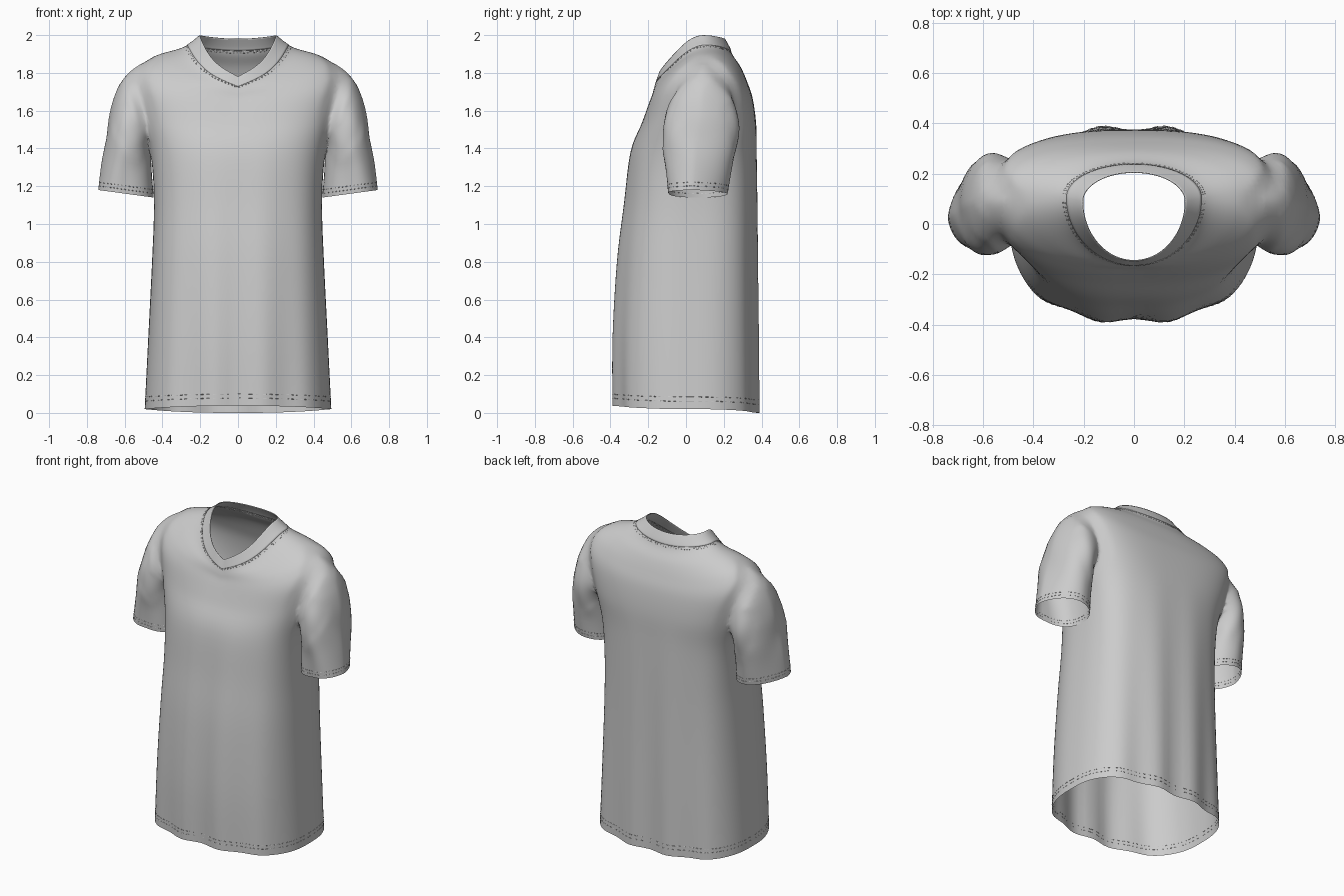
import bpy, bmesh, math
from math import sin, cos, pi
from mathutils import Vector

if "Cube" in bpy.data.objects:
    bpy.data.objects.remove(bpy.data.objects["Cube"])

N = 96

# Torso rings: half width, side y, side z, front y, front z, back y, back z, squareness
TORSO = [
    (.494, .00, .02, -.384, .04, .382, .00, .80),
    (.475, .00, .40, -.386, .40, .382, .40, .80),
    (.455, .01, .80, -.365, .80, .38, .80, .79),
    (.445, .03, 1.10, -.33, 1.10, .378, 1.10, .77),
    (.46, .05, 1.35, -.295, 1.38, .375, 1.35, .75),
    (.515, .08, 1.57, -.235, 1.53, .372, 1.52, .73),
    (.555, .10, 1.745, -.20, 1.62, .354, 1.66, .76),
    (.52, .11, 1.84, -.182, 1.665, .325, 1.75, .82),
    (.43, .11, 1.893, -.174, 1.695, .29, 1.83, .92),
    (.305, .11, 1.93, -.168, 1.715, .25, 1.89, 1.0),
    (.25, .10, 1.96, -.16, 1.738, .23, 1.935, 1.0),
    (.203, .09, 1.998, -.145, 1.78, .205, 1.98, 1.0),
]
# Sleeve rings: outer x, outer z, inner x, inner z, front y, back y
SLEEVE = [
    (.74, 1.18, .446, 1.14, -.09, .22),
    (.722, 1.32, .456, 1.28, -.105, .245),
    (.70, 1.45, .462, 1.38, -.125, .275),
    (.68, 1.58, .455, 1.44, -.125, .288),
    (.645, 1.70, .43, 1.46, -.105, .275),
    (.59, 1.797, .41, 1.46, -.07, .25),
    (.50, 1.855, .38, 1.46, -.04, .225),
    (.40, 1.85, .34, 1.46, -.02, .20),
]


def sample(keys, u):
    """Smooth interpolation through the key rings."""
    i = max(0, min(int(u), len(keys) - 2))
    t = u - i
    a, b = keys[max(i - 1, 0)], keys[i]
    c, d = keys[i + 1], keys[min(i + 2, len(keys) - 1)]
    return [.5 * (2 * q + (r - p) * t + (2 * p - 5 * q + 4 * r - s) * t * t
                  + (3 * q - p - 3 * r + s) * t ** 3) for p, q, r, s in zip(a, b, c, d)]


def spow(v, p):
    return math.copysign(abs(v) ** p, v)


def torso_ring(u, n=N):
    hw, ys, zs, yf, zf, yb, zb, p = sample(TORSO, u)
    pts = []
    for k in range(n):
        a = 2 * pi * k / n
        c, s = cos(a), sin(a)
        x = hw * spow(c, p)
        w = abs(x) / hw
        if s < 0:      # front dips to the V of the neckline
            y = ys + (ys - yf) * spow(s, p + .05 * max(0, 1 - u / 4))
            z = zs + (zf - zs) * (1 - .5 * w - .5 * w ** 4)
        else:          # back is flatter than the front below the neck
            y = ys + (yb - ys) * spow(s, p - .16 * min(1, max(0, (10 - u) / 4)))
            z = zs + (zb - zs) * s * s
        # hanging folds, fading out toward the chest
        y -= .012 * max(0, 1 - z / 1.5) * s * cos(2 * pi * x / .26)
        pts.append(Vector((x, y, z)))
    return pts


def sleeve_ring(u, side=1, n=N // 2):
    xo, zo, xi, zi, yf, yb = sample(SLEEVE, u)
    pts = []
    for k in range(n):
        a = 2 * pi * k / n
        ripple = 1 + .02 * sin(5 * a + 2.2 * u) * max(0, 1 - abs(u - 2) / 2)
        out = max(0, cos(a))      # the outer side is narrower and leans forward
        c, s = spow(cos(a), .92) * ripple, spow(sin(a), .92 + .35 * out) * ripple
        pts.append(Vector((side * ((xo + xi) / 2 + c * (xo - xi) / 2),
                           (yf + yb) / 2 + s * (yb - yf) / 2 - .04 * out * max(0, 1 - u / 4),
                           (zo + zi) / 2 + c * (zo - zi) / 2)))
    return pts


def loft(bm, rings, apexes=()):
    vs = [[bm.verts.new(p) for p in r] for r in rings]
    n = len(vs[0])
    for a, b in zip(vs, vs[1:]):
        for k in range(n):
            bm.faces.new((a[k], a[(k + 1) % n], b[(k + 1) % n], b[k]))
    for ring, apex in zip((vs[0], vs[-1]), apexes):
        v = bm.verts.new(apex)
        for k in range(n):
            bm.faces.new((ring[k], ring[(k + 1) % n], v))


def to_object(bm, name):
    bmesh.ops.recalc_face_normals(bm, faces=bm.faces)
    me = bpy.data.meshes.new(name)
    bm.to_mesh(me)
    bm.free()
    ob = bpy.data.objects.new(name, me)
    bpy.context.collection.objects.link(ob)
    return ob


def steps(a, b, n):
    return [a + (b - a) * i / n for i in range(n + 1)]


# Torso and sleeves as closed volumes, temporarily capped with cones
bm = bmesh.new()
loft(bm, [torso_ring(u) for u in steps(0, 11, 55)], [(0, 0, -.3), (0, .05, 2.3)])
shirt = to_object(bm, "shirt_body")

bm = bmesh.new()
for side in (1, -1):
    loft(bm, [sleeve_ring(u, side) for u in steps(0, 7, 35)],
         [(side * .61, .065, .95), (side * .34, .09, 1.64)])
sleeves = to_object(bm, "sleeves_helper")

# Join into one surface
mod = shirt.modifiers.new("join_sleeves", 'BOOLEAN')
mod.operation, mod.solver, mod.object = 'UNION', 'EXACT', sleeves
bpy.context.view_layer.objects.active = shirt
bpy.ops.object.modifier_apply(modifier=mod.name)
bpy.data.objects.remove(sleeves)

# Open the neck, hem and cuffs, then soften the armhole seam
bm = bmesh.new()
bm.from_mesh(shirt.data)
caps = [v for v in bm.verts if v.co.z < -.1 or v.co.z > 2.1
        or (Vector((abs(v.co.x), v.co.y, v.co.z)) - Vector((.61, .065, .95))).length < .01]
bmesh.ops.delete(bm, geom=caps, context='VERTS')
bmesh.ops.remove_doubles(bm, verts=bm.verts, dist=.003)
seam = {v for e in bm.edges if e.calc_face_angle(0) > .25 for v in e.verts
        if abs(v.co.x) > .35 and v.co.z > 1.42}
for _ in range(4):
    seam |= {e.other_vert(v) for v in seam for e in v.link_edges}
for _ in range(10):
    bmesh.ops.smooth_vert(bm, verts=list(seam), factor=.5,
                          use_axis_x=True, use_axis_y=True, use_axis_z=True)
for f in bm.faces:
    f.smooth = True
bm.to_mesh(shirt.data)
bm.free()

# Collar band around the V neck
bm = bmesh.new()
loft(bm, [torso_ring(u) for u in steps(9.6, 11, 7)])
for f in bm.faces:
    f.smooth = True
collar = to_object(bm, "collar_band")
sol = collar.modifiers.new("thickness", 'SOLIDIFY')
sol.thickness, sol.offset = .004, 0


# Stitch rows as short dashes lying on the cloth
def stitches(name, rings):
    cu = bpy.data.curves.new(name, 'CURVE')
    cu.dimensions = '3D'
    cu.bevel_depth, cu.bevel_resolution = .0015, 0
    for r in rings:
        for k in range(0, len(r), 2):
            sp = cu.splines.new('POLY')
            sp.points.add(1)
            sp.points[0].co = (*r[k], 1)
            sp.points[1].co = (*r[(k + 1) % len(r)], 1)
    ob = bpy.data.objects.new(name, cu)
    bpy.context.collection.objects.link(ob)


stitches("hem_stitches", [torso_ring(u, 192) for u in (.17, .24)])
stitches("collar_stitches", [torso_ring(u, 192) for u in (9.3, 9.45)])
for side, label in ((1, "left"), (-1, "right")):
    stitches(label + "_cuff_stitches", [sleeve_ring(u, side, 96) for u in (.22, .36)])
